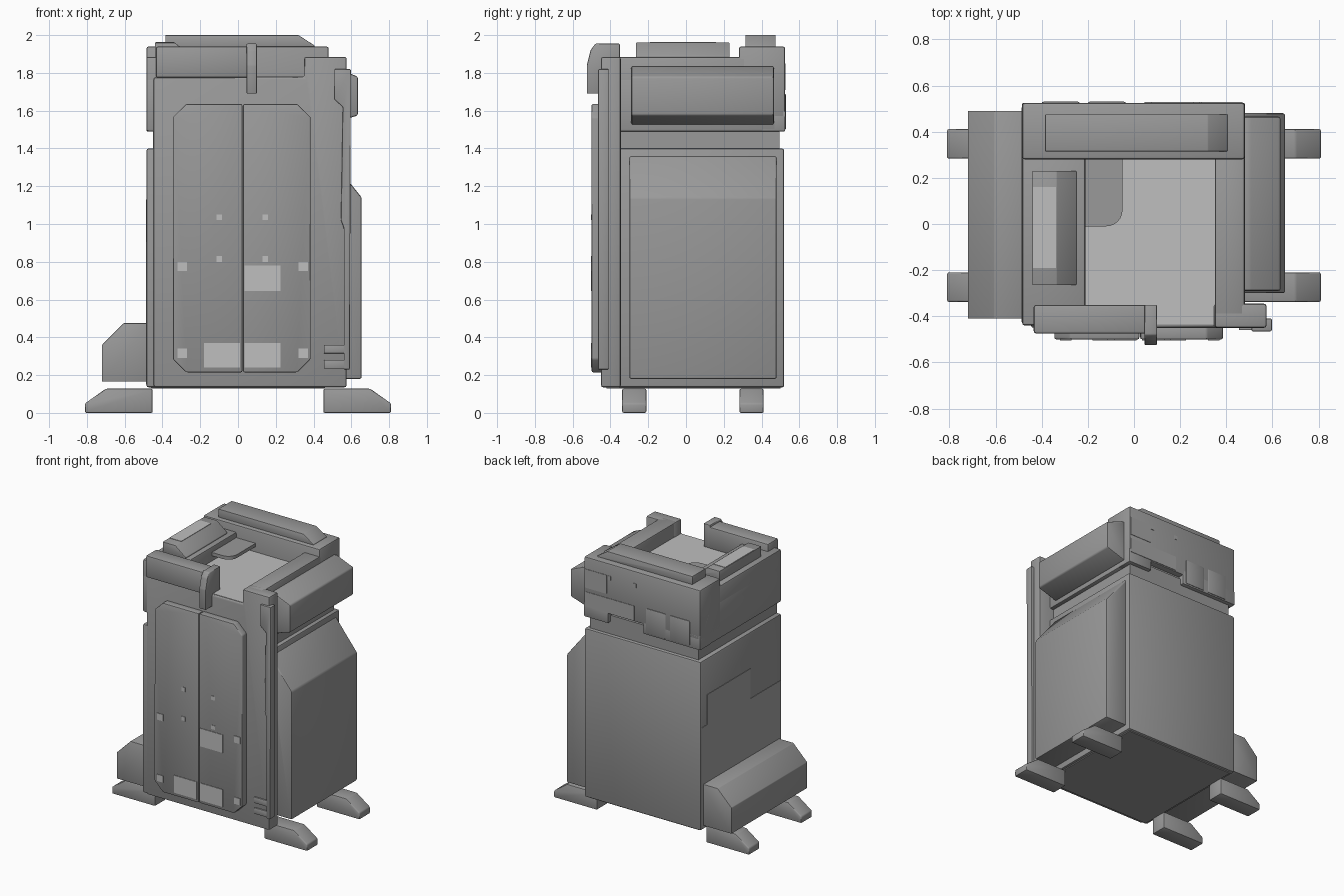
import bpy, bmesh, math
from mathutils import Vector

cube = bpy.data.objects.get("Cube")
if cube:
    bpy.data.objects.remove(cube, do_unlink=True)


def material(name, value):
    m = bpy.data.materials.new(name)
    m.use_nodes = True
    colour = (value, value, value, 1)
    m.diffuse_color = colour
    m.node_tree.nodes["Principled BSDF"].inputs["Base Color"].default_value = colour
    return m


GREY = material("body grey", 0.32)
MID = material("worn grey", 0.38)
LIGHT = material("light grey", 0.52)


def prism(name, pts, axis, lo, hi, mat=GREY, bevel=0.012):
    """Extrude a 2D outline along one axis, then round its edges."""
    place = {"x": lambda a, b, d: (d, a, b),
             "y": lambda a, b, d: (a, d, b),
             "z": lambda a, b, d: (a, b, d)}[axis]
    bm = bmesh.new()
    face = bm.faces.new([bm.verts.new(place(a, b, lo)) for a, b in pts])
    ext = bmesh.ops.extrude_face_region(bm, geom=[face])
    shift = Vector(place(0, 0, hi - lo))
    bmesh.ops.translate(bm, vec=shift,
                        verts=[v for v in ext["geom"] if isinstance(v, bmesh.types.BMVert)])
    bmesh.ops.recalc_face_normals(bm, faces=bm.faces)
    if bevel:
        bmesh.ops.bevel(bm, geom=list(bm.edges), offset=bevel, segments=2,
                        profile=0.5, affect="EDGES", clamp_overlap=True)
    mesh = bpy.data.meshes.new(name)
    bm.to_mesh(mesh)
    bm.free()
    mesh.materials.append(mat)
    ob = bpy.data.objects.new(name, mesh)
    bpy.context.collection.objects.link(ob)
    bpy.ops.object.select_all(action="DESELECT")
    ob.select_set(True)
    bpy.context.view_layer.objects.active = ob
    bpy.ops.object.shade_smooth_by_angle(angle=math.radians(40))
    return ob


def box(name, x, y, z, mat=GREY, bevel=0.012):
    pts = [(x[0], z[0]), (x[1], z[0]), (x[1], z[1]), (x[0], z[1])]
    return prism(name, pts, "y", y[0], y[1], mat, bevel)


# Cabinet: lower body, recessed neck, upper body around an open tray
FULL_X = (-0.485, 0.48)
box("lower_body", FULL_X, (-0.44, 0.52), (0.135, 1.4))
box("neck_groove", (-0.45, 0.45), (-0.43, 0.495), (1.35, 1.54), bevel=0)
box("upper_body", FULL_X, (-0.44, 0.48), (1.49, 1.775))
box("left_top_arm", (-0.485, -0.21), (-0.44, 0.32), (1.6, 1.885))
box("right_top_arm", (0.35, 0.48), (-0.4, 0.32), (1.6, 1.885))
box("back_top_bar", FULL_X, (0.28, 0.525), (1.56, 1.94))
box("back_lower_right", (-0.485, -0.01), (0.4, 0.525), (1.49, 1.6), bevel=0.006)
box("back_lower_left", (0.28, 0.48), (0.4, 0.525), (1.49, 1.6), bevel=0.006)
box("tray_floor", (-0.21, 0.35), (-0.435, 0.28), (1.773, 1.78), LIGHT, 0)

# Tab in the tray with one rounded corner
r = 0.07
arc = [(-0.05 - r + r * math.sin(t), -0.01 + r - r * math.cos(t))
       for t in [i * math.pi / 12 for i in range(7)]]
prism("tray_tab", [(-0.21, 0.28), (-0.21, -0.01)] + arc + [(-0.05, 0.28)],
      "z", 1.82, 1.845, bevel=0)

# Front frame with a raised right corner
prism("front_frame", [(-0.447, 0.135), (0.575, 0.135), (0.575, 1.885),
                      (0.35, 1.885), (0.35, 1.777), (-0.447, 1.777)],
      "y", -0.45, -0.345)

# Double doors, chamfered on the outer corners
c, bottom, top, split = 0.07, 0.215, 1.635, 0.025
for name, outer, s in (("right_door", -0.345, 1), ("left_door", 0.385, -1)):
    inner = split - s * 0.002
    prism(name, [(inner, bottom), (outer + s * c, bottom), (outer, bottom + c),
                 (outer, top - c), (outer + s * c, top), (inner, top)],
          "y", -0.5, -0.44, bevel=0.008)

# Door labels: pairs of squares plus three larger plates


def label(x, z, w, h):
    box("door_label", (x - w / 2, x + w / 2), (-0.504, -0.499),
        (z - h / 2, z + h / 2), LIGHT, 0)


for z in (0.315, 0.775):
    for x in (-0.295, 0.345):
        label(x, z, 0.05, 0.05)
for z in (0.815, 1.035):
    for x in (-0.1, 0.145):
        label(x, z, 0.03, 0.03)
label(-0.085, 0.305, 0.19, 0.13)
label(0.13, 0.305, 0.19, 0.13)
label(0.13, 0.713, 0.19, 0.135)

# Stepped edge strip on the front corner, with two short clips
prism("edge_strip", [(0.51, 1.82), (0.51, 1.66), (0.555, 1.62), (0.545, 1.02),
                     (0.56, 0.98), (0.56, 0.23), (0.592, 0.23), (0.597, 1.82)],
      "y", -0.465, -0.41, bevel=0.005)
for z in (0.235, 0.315):
    box("edge_clip", (0.455, 0.565), (-0.46, -0.44), (z, z + 0.045), bevel=0.003)

# Front top bar and the hook wrapped over its end
box("front_top_bar", (-0.435, 0.06), (-0.475, -0.35), (1.775, 1.94))
prism("bar_hook", [(-0.525, 1.69), (-0.525, 1.84), (-0.505, 1.92), (-0.48, 1.955),
                   (-0.35, 1.955), (-0.35, 1.78), (-0.44, 1.78), (-0.44, 1.69)],
      "x", 0.045, 0.1, bevel=0.006)

# Sloped covers on top
prism("back_top_cover", [(-0.385, 1.93), (0.405, 1.93), (0.405, 1.945),
                         (0.32, 2.0), (-0.385, 2.0)], "y", 0.315, 0.475, bevel=0.003)
prism("left_top_cover", [(-0.44, 1.88), (-0.25, 1.88), (-0.25, 1.893),
                         (-0.335, 1.96), (-0.44, 1.96)], "y", -0.265, 0.23, bevel=0.003)
box("top_cover_label", (-0.437, -0.337), (-0.19, 0.16), (1.958, 1.963), LIGHT, 0)

# Side housings
prism("left_side_panel", [(0.46, 0.18), (0.655, 0.18), (0.655, 1.14),
                          (0.48, 1.36), (0.46, 1.36)], "y", -0.3, 0.48)
prism("left_upper_box", [(0.46, 1.525), (0.48, 1.525), (0.635, 1.575), (0.635, 1.78),
                         (0.5, 1.835), (0.46, 1.835)], "y", -0.29, 0.465)
prism("right_lower_box", [(-0.47, 0.165), (-0.72, 0.165), (-0.72, 0.36),
                          (-0.605, 0.475), (-0.47, 0.475)], "y", -0.41, 0.49, bevel=0.004)

# Four feet
for side, name in ((1, "left_foot"), (-1, "right_foot")):
    pts = [(0.452, 0), (0.81, 0), (0.81, 0.05), (0.7, 0.128), (0.452, 0.128)]
    for y in (-0.338, 0.283):
        prism(name, [(side * a, b) for a, b in pts], "y", y, y + 0.128, bevel=0.008)
box("underside", (-0.46, 0.46), (-0.42, 0.5), (0.128, 0.16), bevel=0)

# Two raised panels and label plates on the back
for x in (-0.4, -0.2):
    box("back_panel", (x, x + 0.165), (0.5, 0.53), (1.5, 1.69), bevel=0.008)
for x, z in (((0.06, 0.47), (1.57, 1.68)), ((0.29, 0.47), (1.71, 1.85)),
             ((0.255, 0.285), (1.82, 1.85)), ((0.045, 0.075), (1.82, 1.85))):
    box("back_label", x, (0.52, 0.528), z, MID, 0)

# Worn paint on the right side
for y, z in (((-0.425, 0.505), (0.15, 0.905)), ((-0.07, 0.445), (0.905, 1.13))):
    box("side_paint", (-0.488, -0.482), y, z, MID, 0)
